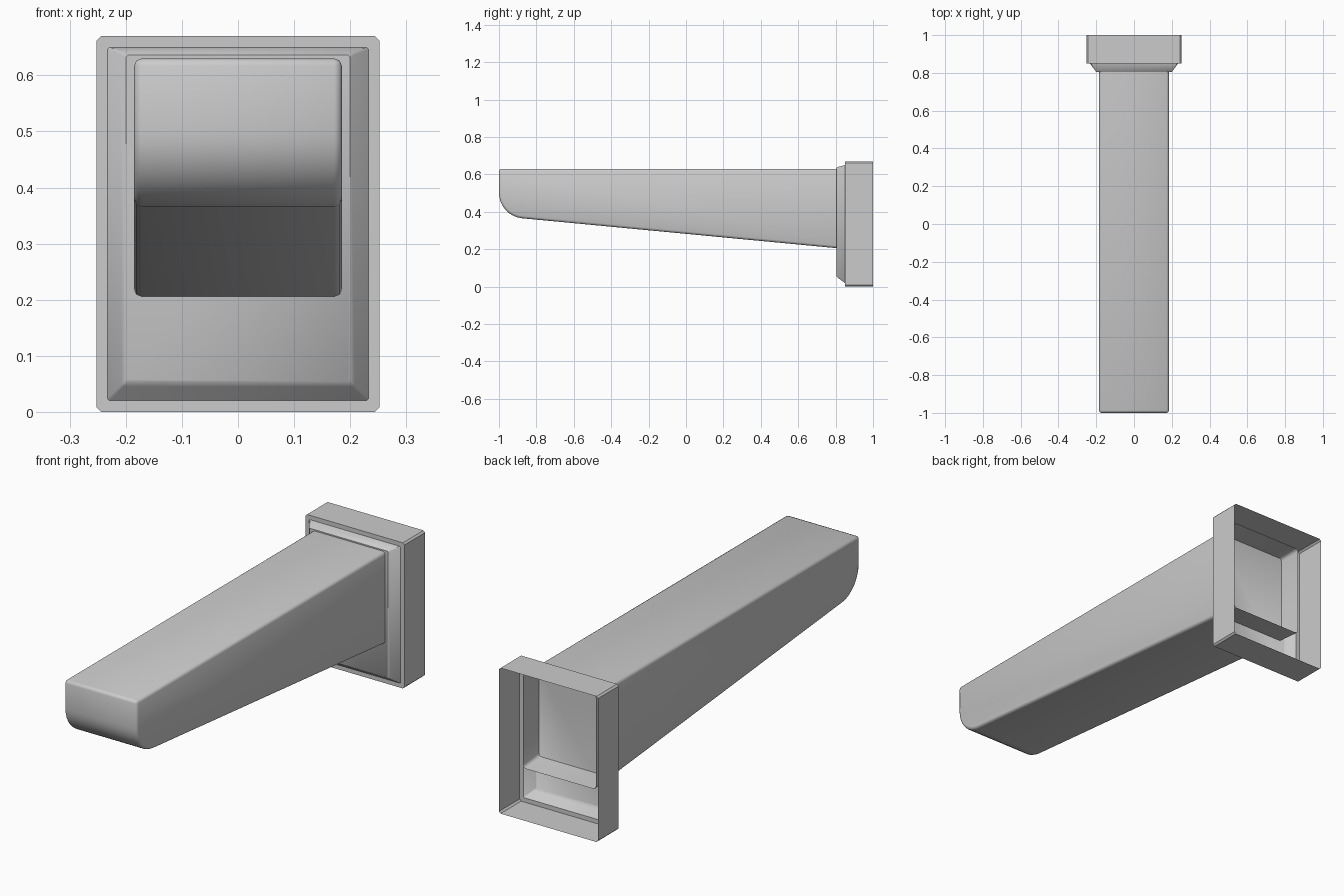
import bpy, bmesh, math

cube = bpy.data.objects.get("Cube")
if cube:
    bpy.data.objects.remove(cube)

# Single plain grey
grey = bpy.data.materials.new("plain_grey")
grey.use_nodes = True
colour = (0.6, 0.6, 0.6, 1)
grey.diffuse_color = colour
grey.node_tree.nodes["Principled BSDF"].inputs["Base Color"].default_value = colour


def finish(bm, name, angle):
    mesh = bpy.data.meshes.new(name)
    bm.to_mesh(mesh)
    bm.free()
    obj = bpy.data.objects.new(name, mesh)
    bpy.context.collection.objects.link(obj)
    mesh.materials.append(grey)
    bpy.ops.object.select_all(action='DESELECT')
    obj.select_set(True)
    bpy.context.view_layer.objects.active = obj
    bpy.ops.object.shade_smooth_by_angle(angle=math.radians(angle))
    return obj


def ring(bm, y, hx, z0, z1, c):
    """Rectangle with chamfered corners, in the plane at depth y."""
    pts = [(-hx + c, z0), (hx - c, z0), (hx, z0 + c), (hx, z1 - c),
           (hx - c, z1), (-hx + c, z1), (-hx, z1 - c), (-hx, z0 + c)]
    return [bm.verts.new((x, y, z)) for x, z in pts]


# Wall bracket: an open-backed shell with a sloping raised panel
bm = bmesh.new()
sections = [(1.0, .252, 0, .67, .008), (.85, .252, 0, .67, .008),
            (.85, .233, .02, .65, .004), (.815, .208, .045, .641, .004),
            (.805, .2, .054, .636, .004)]
rings = [ring(bm, *s) for s in sections]
for a, b in zip(rings, rings[1:]):
    for i in range(8):
        j = (i + 1) % 8
        bm.faces.new((a[i], a[j], b[j], b[i]))
bm.faces.new(rings[-1])
bmesh.ops.recalc_face_normals(bm, faces=bm.faces)
finish(bm, "wall_bracket", 40)

# Tapered arm: side profile with a rounded nose, open where it enters the bracket
back, top, half, radius = .92, .63, .185, .137
taper = math.atan(.094)
profile = [(back, top), (-1, top)]
steps = 8
for i in range(steps + 1):
    a = math.pi + (math.pi / 2 - taper) * i / steps
    profile.append((-1 + radius + radius * math.cos(a), .502 + radius * math.sin(a)))
profile.append((back, .195))

bm = bmesh.new()
sides = [[bm.verts.new((x, y, z)) for y, z in profile] for x in (-half, half)]
n = len(profile)
for side in sides:
    bm.faces.new(side)
for i in range(n):
    j = (i + 1) % n
    bm.faces.new((sides[0][i], sides[0][j], sides[1][j], sides[1][i]))
bmesh.ops.recalc_face_normals(bm, faces=bm.faces)


def at_back(e):
    return all(v.co.y > back - .001 for v in e.verts)


# Chamfer the long outline edges and the upper nose edge
edges = [e for e in bm.edges if not at_back(e) and
         (abs(e.verts[0].co.x - e.verts[1].co.x) < .001 or
          all(v.co.y < -.999 and v.co.z > top - .001 for v in e.verts))]
bmesh.ops.bevel(bm, geom=edges, offset=.013, segments=2, profile=.5,
                affect='EDGES', clamp_overlap=True)
rear = [f for f in bm.faces if all(v.co.y > back - .001 for v in f.verts)]
bmesh.ops.delete(bm, geom=rear, context='FACES')
finish(bm, "tapered_arm", 50)
